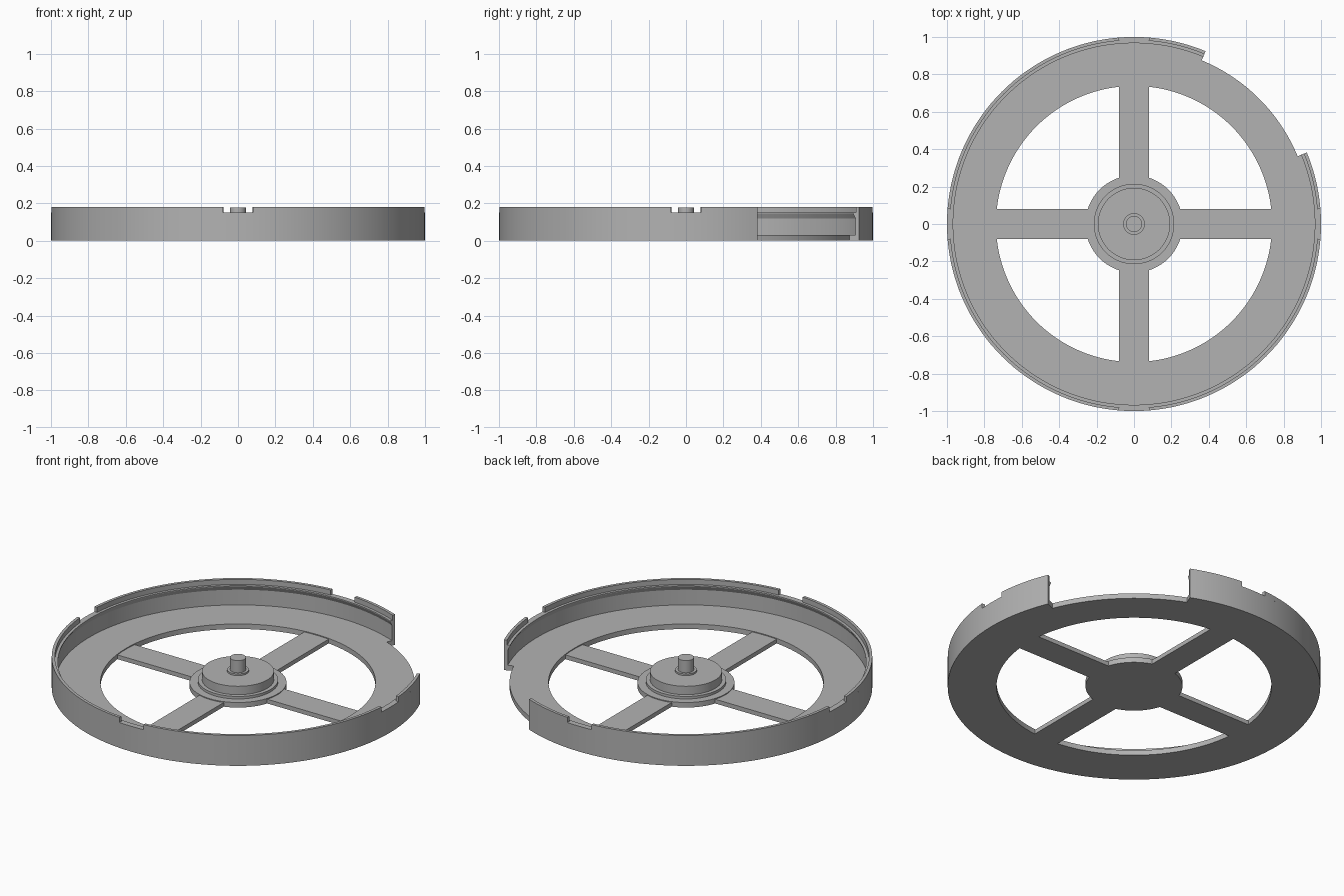
import bpy, bmesh
from math import radians, degrees, asin, cos, sin, pi

cube = bpy.data.objects.get("Cube")
if cube:
    bpy.data.objects.remove(cube)

grey = bpy.data.materials.new("plain grey")
grey.use_nodes = True
COLOUR = (0.45, 0.45, 0.45, 1)
grey.diffuse_color = COLOUR
grey.node_tree.nodes["Principled BSDF"].inputs["Base Color"].default_value = COLOUR


def finish(name, bm):
    """Turn a bmesh into a shaded object."""
    bmesh.ops.remove_doubles(bm, verts=bm.verts, dist=1e-5)
    bmesh.ops.recalc_face_normals(bm, faces=bm.faces)
    mesh = bpy.data.meshes.new(name)
    bm.to_mesh(mesh)
    bm.free()
    mesh.materials.append(grey)
    obj = bpy.data.objects.new(name, mesh)
    bpy.context.collection.objects.link(obj)
    bpy.ops.object.select_all(action='DESELECT')
    obj.select_set(True)
    bpy.context.view_layer.objects.active = obj
    bpy.ops.object.shade_smooth_by_angle(angle=radians(25))
    return obj


def sweep(name, profile, start=0, end=360):
    """Revolve a closed (radius, height) profile between two angles in degrees."""
    bm = bmesh.new()
    full = end - start >= 360
    steps = max(3, round((end - start) / 2.5))
    rings = []
    for i in range(steps + 1):
        a = radians(start + (end - start) * i / steps)
        rings.append([bm.verts.new((r * cos(a), r * sin(a), z)) for r, z in profile])
    n = len(profile)
    for a, b in zip(rings, rings[1:]):
        for j in range(n):
            k = (j + 1) % n
            if profile[j][0] == 0 and profile[k][0] == 0:
                continue
            if profile[j][0] == 0:
                bm.faces.new((a[j], b[k], a[k]))
            elif profile[k][0] == 0:
                bm.faces.new((a[j], b[j], a[k]))
            else:
                bm.faces.new((a[j], b[j], b[k], a[k]))
    if not full:
        bm.faces.new(rings[0])
        bm.faces.new(rings[-1])
    return finish(name, bm)


FLOOR, LEDGE, TOP = 0.03, 0.15, 0.18
GAP_START, GAP_END = 22.5, 67.5
HALF = 0.08

# Flat annular floor
sweep("floor_ring", [(0.738, 0), (0.947, 0), (0.947, FLOOR), (0.738, FLOOR)])

# Outer wall with an inward snap ridge, open at one quarter
sweep("outer_wall",
      [(0.947, 0), (1, 0), (1, LEDGE), (0.967, LEDGE), (0.967, 0.145),
       (0.98, 0.12), (0.98, FLOOR), (0.947, FLOOR)],
      GAP_END, 360 + GAP_START)

# Thin upper lip, interrupted by a notch on each axis
notch = degrees(asin(HALF))
stops = [GAP_END, 90, 180, 270, 360, 360 + GAP_START]
for i, (a, b) in enumerate(zip(stops, stops[1:])):
    a += notch if i > 0 else 0
    b -= notch if i < len(stops) - 2 else 0
    sweep(f"upper_lip_{i + 1}",
          [(0.983, LEDGE), (1, LEDGE), (1, TOP), (0.983, TOP)], a, b)

# Stepped hub with collar and centre pin
sweep("hub", [(0, 0), (0.26, 0), (0.26, FLOOR), (0.215, FLOOR), (0.215, 0.045),
              (0.193, 0.045), (0.193, 0.095), (0.058, 0.095), (0.058, 0.105),
              (0.043, 0.105), (0.043, 0.177), (0, 0.177)])

# Four spokes, slightly thinner than the floor
for i in range(4):
    bm = bmesh.new()
    bmesh.ops.create_cube(bm, size=1)
    for v in bm.verts:
        v.co.x = 0.495 + v.co.x * 0.5
        v.co.y *= 2 * HALF
        v.co.z = (v.co.z + 0.5) * 0.025
    spoke = finish(f"spoke_{i + 1}", bm)
    spoke.rotation_euler.z = i * pi / 2
